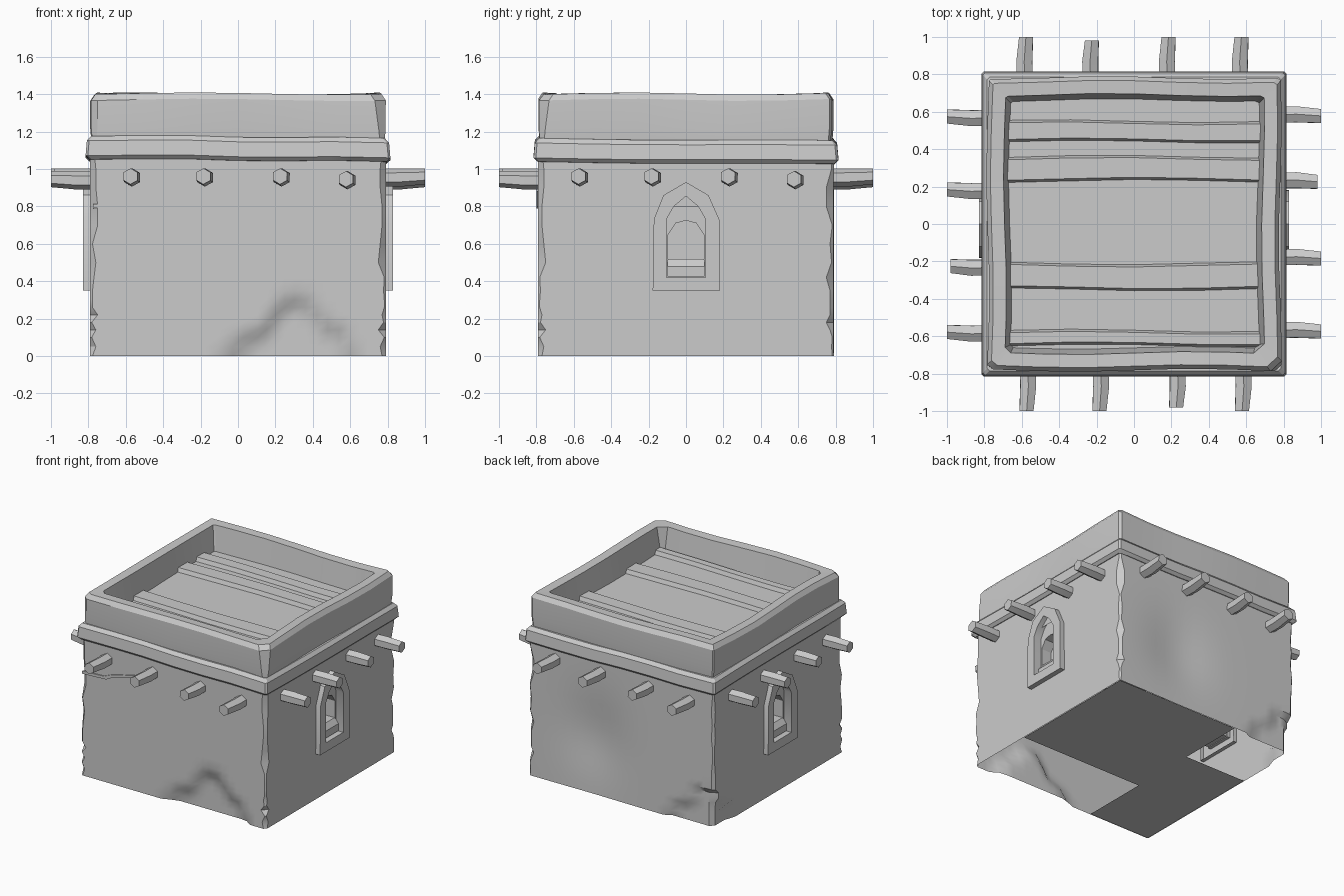
import bpy, bmesh, math, random
from mathutils import Matrix

if "Cube" in bpy.data.objects:
    bpy.data.objects.remove(bpy.data.objects["Cube"])

random.seed(4)
clay = bpy.data.materials.new("grey_clay")
clay.diffuse_color = (0.6, 0.6, 0.6, 1)
clay.use_nodes = True
clay.node_tree.nodes["Principled BSDF"].inputs["Base Color"].default_value = clay.diffuse_color


def finish(name, bm, recalc=True, turn=0):
    if recalc:
        bmesh.ops.recalc_face_normals(bm, faces=bm.faces)
    if turn:
        bm.transform(Matrix.Rotation(turn, 4, 'Z'))
    me = bpy.data.meshes.new(name)
    bm.to_mesh(me)
    bm.free()
    me.materials.append(clay)
    ob = bpy.data.objects.new(name, me)
    bpy.context.collection.objects.link(ob)
    bpy.ops.object.select_all(action='DESELECT')
    ob.select_set(True)
    bpy.context.view_layer.objects.active = ob
    bpy.ops.object.shade_smooth_by_angle(angle=math.radians(30))
    return ob


def loft(bm, loops, cap_start=False, cap_end=False):
    """Join closed loops of equal length with quads."""
    rows = [[bm.verts.new(p) for p in loop] for loop in loops]
    n = len(rows[0])
    for a, b in zip(rows, rows[1:]):
        for j in range(n):
            bm.faces.new((a[j], a[(j + 1) % n], b[(j + 1) % n], b[j]))
    if cap_start:
        bm.faces.new(rows[0][::-1])
    if cap_end:
        bm.faces.new(rows[-1])


def square_ring(profile, cols, chip, push=lambda k, s, z: 0, lift=lambda x, y: 0):
    """Sweep (half width, z) points around a square with worn corners."""
    loops = []
    for r, z in profile:
        c = [chip(k, z) for k in range(4)]
        loop = []
        for k in range(4):
            a = k * math.pi / 2
            ca, sa = round(math.cos(a)), round(math.sin(a))
            for s in [-(r - c[k])] + cols + [r - c[(k + 1) % 4]]:
                d = -(r - push(k, s, z))
                x, y = ca * s - sa * d, sa * s + ca * d
                loop.append((x, y, z + lift(x, y)))
        loops.append(loop)
    bm = bmesh.new()
    loft(bm, loops)
    return bm


def interp(x, pts):
    if x <= pts[0][0] or x >= pts[-1][0]:
        return -1
    for (x0, y0), (x1, y1) in zip(pts, pts[1:]):
        if x <= x1:
            return y0 + (y1 - y0) * (x - x0) / (x1 - x0)


def step(t):
    t = max(0, min(1, t))
    return t * t * (3 - 2 * t)


# Walls: worn corners, a dent in the front, hollows in the back, broken back left corner
def wall_push(k, s, z):
    d = 0
    if k == 0:
        h = interp(s, [(-.06, .0), (0, .14), (.14, .18), (.24, .34), (.36, .35), (.48, .21), (.56, .18), (.64, 0)])
        d += .045 * step((h - z) / .12)
    if k == 2:
        d += .035 * math.exp(-((s + .25) / .25) ** 2 - ((z - .45) / .3) ** 2)
        h = interp(s, [(.40, 0), (.46, .13), (.58, .16), (.66, .30), (.9, .32)])
        d += .03 * step((h - z) / .04)
    if k == 3:
        h = interp(-s, [(.56, 0), (.62, .14), (.9, .32)])
        d += .03 * step((h - z) / .04)
    return d


def wall_chip(k, z):
    if k == 3 and z < .28:
        return .06
    return random.choice([.008, .012, .02, .03, .04])


cols = [-.7, -.62, -.53, -.45, -.36, -.27, -.18, -.105, -.03, .03, .105,
        .15, .2, .25, .3, .36, .42, .48, .54, .6, .66, .7]
zs = [0, .05, .1, .14, .18, .22, .26, .3, .35, .42, .5, .6, .7, .8, .9, 1.0, 1.1]
bm = square_ring([(.79, z) for z in zs], cols, wall_chip, wall_push)
holes = [f for f in bm.faces if abs(f.calc_center_median().x) > .7
         and abs(f.calc_center_median().y) < .105 and .42 < f.calc_center_median().z < .8]
bmesh.ops.delete(bm, geom=holes, context='FACES')
finish("walls", bm)

# Underside: three by three slabs, open below the damaged walls
bm = bmesh.new()
t = 1.57 / 3
for i in range(3):
    for j in range(3):
        if (i > 0 and j == 0) or (i == 0 and j == 2):
            continue
        x, y = -.785 + i * t, -.785 + j * t
        bm.faces.new([bm.verts.new(p) for p in
                      ((x, y, 0), (x, y + t, 0), (x + t, y + t, 0), (x + t, y, 0))])
finish("underside", bm, False)

# Ledge band, slightly tilted
few = [-.5, -.25, 0, .25, .5]
bm = square_ring([(.75, 1.035), (.795, 1.04), (.815, 1.06), (.808, 1.14), (.785, 1.165), (.74, 1.165)],
                 few, lambda k, z: .012,
                 lift=lambda x, y: -.01 * (x + y) + .004 * math.sin(7 * x + 3 * y))
finish("ledge_band", bm)

# Parapet with worn upper corners and sloping inner side
bm = square_ring([(.775, 1.14), (.782, 1.22), (.782, 1.37), (.76, 1.403), (.69, 1.40), (.66, 1.20)],
                 few, lambda k, z: .05 if z > 1.36 and k == 1 else .03 if 1.2 < z < 1.404 and k < 2 else .015,
                 push=lambda k, s, z: .008 * math.sin(5 * s + 2 * k),
                 lift=lambda x, y: .006 * math.sin(4 * x + 5 * y))
finish("parapet", bm)

# Roof deck with raised boards running left to right
prof = [(-.68, 1.215)]
for y0, y1 in [(-.65, -.57), (-.35, -.21), (.23, .36), (.44, .55)]:
    prof += [(y0, 1.215), (y0 + .012, 1.245), (y1 - .012, 1.245), (y1, 1.215)]
prof += [(.68, 1.215)]
bm = bmesh.new()
rows = []
for i in range(5):
    x = -.675 + 1.35 * i / 4
    rows.append([bm.verts.new((x, y + .008 * math.sin(4 * x + 6 * y) * (abs(y) < .67), z)) for y, z in prof])
for a, b in zip(rows, rows[1:]):
    for j in range(len(prof) - 1):
        bm.faces.new((a[j], b[j], b[j + 1], a[j + 1]))
finish("roof_boards", bm, False)

# Six sided beam ends, four on each side
for k in range(4):
    for i, s in enumerate((-.57, -.18, .23, .582)):
        tip = -.98 if i == 2 else -1.0
        loops = []
        for y, r, dx, dz in ((-.7, .046, 0, -.002), (-.87, .049, .004, 0), (tip, .043, -.005, .006)):
            zc = .955 - (.015 if i == 3 else 0) + dz
            loops.append([(s + dx + r * math.cos(math.pi / 3 * j + .5), y,
                           zc + r * math.sin(math.pi / 3 * j + .5)) for j in range(6)])
        bm = bmesh.new()
        loft(bm, loops, True, True)
        finish(f"beam_{k}_{i}", bm, turn=k * math.pi / 2)

# Pointed windows on the right and left sides
outer = [(-.178, .35), (.182, .35), (.178, .73), (.12, .86), (0, .93), (-.12, .86), (-.172, .73)]
inner = [(-.105, .42), (.105, .42), (.105, .73), (.065, .80), (0, .855), (-.065, .80), (-.105, .73)]
arch = [(-.095, .43), (.095, .43), (.095, .65), (.055, .71), (0, .725), (-.055, .71), (-.095, .65)]
for side, turn in (("right", 0), ("left", math.pi)):
    bm = bmesh.new()
    loft(bm, [[(x, y, z) for y, z in loop] for loop, x in
              ((outer, .76), (outer, .828), (inner, .828), (inner, .765), (arch, .765), (arch, .68))],
         False, True)
    finish(side + "_window_frame", bm, turn=turn)
    bm = bmesh.new()
    sill = [(.67, .425), (.79, .425), (.79, .48), (.76, .52), (.67, .52)]
    loft(bm, [[(x, y, z) for x, z in sill] for y in (-.1, .1)], True, True)
    finish(side + "_window_sill", bm, turn=turn)

# Thin cracked plaster edge on the front
crack = [(-.775, .79), (-.57, .80), (-.51, .832), (-.29, .882), (-.31, .90), (-.52, .85), (-.59, .82), (-.775, .812)]
bm = bmesh.new()
loft(bm, [[(x, y, z) for x, z in crack] for y in (-.786, -.798)], True, True)
finish("plaster_crack", bm)
